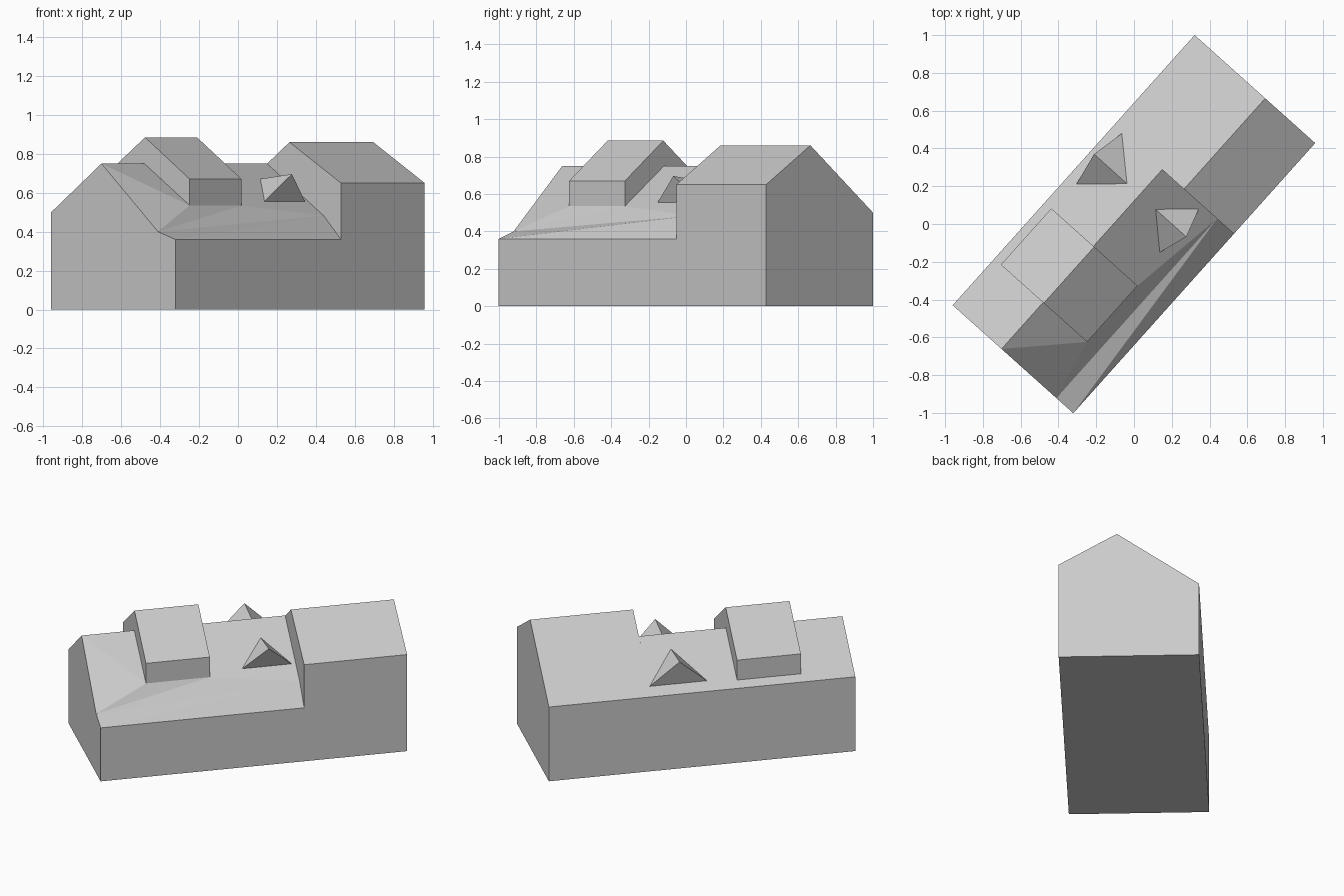
import bpy, bmesh, math
from mathutils import Matrix

cube = bpy.data.objects.get("Cube")
if cube:
    bpy.data.objects.remove(cube, do_unlink=True)

LENGTH, WIDTH, STEP = 1.92, 0.857, 1.275

grey = bpy.data.materials.new("plain grey")
grey.use_nodes = True
colour = (0.6, 0.6, 0.6, 1)
grey.diffuse_color = colour
grey.node_tree.nodes["Principled BSDF"].inputs["Base Color"].default_value = colour

# Points are (along the building, across it, height), measured from the left-hand corner of the plan
PLACE = Matrix.Translation((-0.96, -0.43, 0)) @ Matrix.Rotation(math.radians(48.15), 4, 'Z')


def solid(name, points, faces=None):
    """Closed flat-faced mesh; a convex hull when no faces are given."""
    bm = bmesh.new()
    verts = [bm.verts.new((s, -t, z)) for s, t, z in points]
    if faces:
        for face in faces:
            bm.faces.new([verts[i] for i in face])
    else:
        bmesh.ops.convex_hull(bm, input=verts)
    bmesh.ops.recalc_face_normals(bm, faces=bm.faces)
    bm.transform(PLACE)
    mesh = bpy.data.meshes.new(name)
    bm.to_mesh(mesh)
    bm.free()
    mesh.materials.append(grey)
    obj = bpy.data.objects.new(name, mesh)
    bpy.context.collection.objects.link(obj)
    return obj


def section(profile, s):
    return [(s, t, z) for t, z in profile]


def prism(name, profile, start, end):
    n = len(profile)
    sides = [(i, (i + 1) % n, (i + 1) % n + n, i + n) for i in range(n)]
    caps = [range(n), range(n, 2 * n)]
    return solid(name, section(profile, start) + section(profile, end), sides + caps)


# Low wing: gabled body whose front slope sags towards the near corner
def low_profile(knee):
    return [(0, 0), (0, 0.5), (0.347, 0.75), (0.737, knee), (WIDTH, 0.36), (WIDTH, 0)]


dormer_feet = [(0.33, 0.66, 0.535), (0.73, 0.66, 0.535)]
solid("low_wing",
      section(low_profile(0.40), 0) + section(low_profile(0.483), STEP) + dormer_feet,
      [range(6), range(6, 12),
       (0, 5, 11, 6), (0, 6, 7, 1), (4, 10, 11, 5),      # floor and long walls
       (1, 7, 8, 2), (2, 8, 9, 13, 12),                  # main roof planes
       (2, 12, 3), (12, 13, 3), (13, 9, 3),              # sagging facets
       (3, 9, 4), (4, 9, 10)])                           # eave facets

# Tall wing
prism("tall_wing", [(0, 0), (0, 0.5), (0.502, 0.86), (WIDTH, 0.65), (WIDTH, 0)], STEP, LENGTH)

# Raised roof house straddling the ridge
prism("roof_house", [(0.047, 0.5), (0.047, 0.668), (0.352, 0.885), (0.66, 0.67), (0.66, 0.5)],
      0.33, 0.73)

# Pointed dormers, one on each slope
def pointed_dormer(name, half, top, foot, tip):
    mid = 1.095
    solid(name, [(mid, *top), (mid - half, *foot), (mid + half, *foot), (mid, *tip)])


pointed_dormer("front_dormer", 0.156, (0.461, 0.671), (0.63, 0.555), (0.68, 0.696))
pointed_dormer("back_dormer", 0.18, (0.258, 0.686), (0.06, 0.543), (0.024, 0.705))
